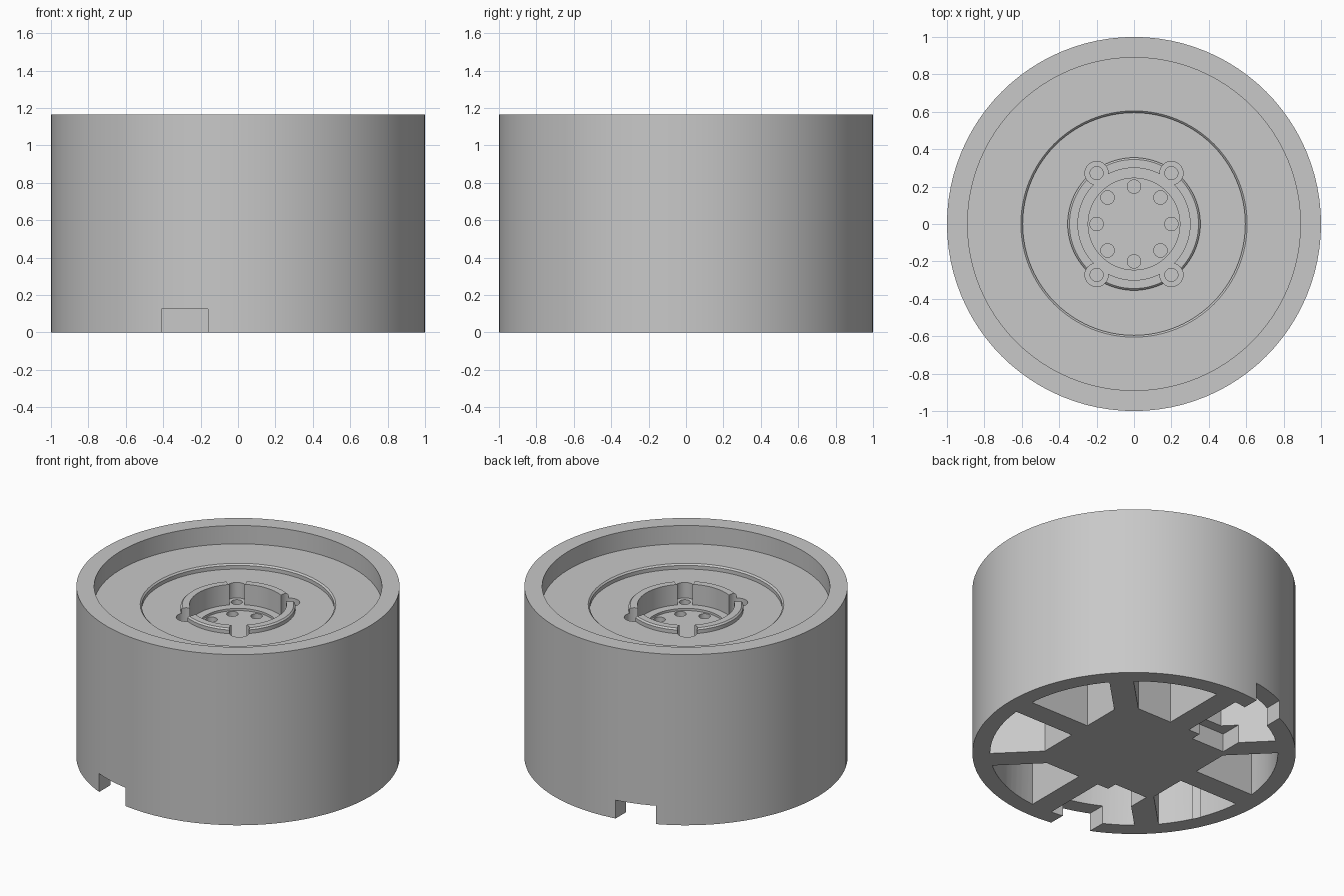
import bpy, bmesh
from math import sin, cos, asin, pi, tau

if "Cube" in bpy.data.objects:
    bpy.data.objects.remove(bpy.data.objects["Cube"], do_unlink=True)

SEGS = 96
HEIGHT = 1.165
RIM_IN = 0.89       # inner radius of the outer wall
CORE = 0.44         # half width of the square core underneath
RIB = 0.075         # half thickness of each rib
CEILING = 0.9       # top of the underside pockets

COLOUR = (0.58, 0.58, 0.58, 1)
grey = bpy.data.materials.new("plain grey")
grey.use_nodes = True
grey.diffuse_color = COLOUR
grey.node_tree.nodes["Principled BSDF"].inputs["Base Color"].default_value = COLOUR


def make_object(name, bm):
    bmesh.ops.recalc_face_normals(bm, faces=bm.faces)
    mesh = bpy.data.meshes.new(name)
    bm.to_mesh(mesh)
    bm.free()
    mesh.materials.append(grey)
    obj = bpy.data.objects.new(name, mesh)
    bpy.context.collection.objects.link(obj)
    return obj


def lathe(name, profile):
    """Solid of revolution; the profile starts and ends on the axis."""
    bm = bmesh.new()
    rings = []
    for r, z in profile:
        count = SEGS if r > 0 else 1
        rings.append([bm.verts.new((r * cos(tau * i / SEGS), r * sin(tau * i / SEGS), z))
                      for i in range(count)])
    for a, b in zip(rings, rings[1:]):
        for i in range(SEGS):
            j = (i + 1) % SEGS
            quad = [a[i % len(a)], a[j % len(a)], b[j % len(b)], b[i % len(b)]]
            bm.faces.new(list(dict.fromkeys(quad)))
    return make_object(name, bm)


def add_prism(bm, outline, z0, z1):
    """Closed solid with the given plan outline."""
    low = [bm.verts.new((x, y, z0)) for x, y in outline]
    high = [bm.verts.new((x, y, z1)) for x, y in outline]
    bm.faces.new(low[::-1])
    bm.faces.new(high)
    for i in range(len(low)):
        j = (i + 1) % len(low)
        bm.faces.new((low[i], low[j], high[j], high[i]))


def add_cylinder(bm, x, y, r, z0, z1, segs=32):
    add_prism(bm, [(x + r * cos(tau * i / segs), y + r * sin(tau * i / segs))
                   for i in range(segs)], z0, z1)


def cut(target, name, bm):
    cutter = make_object(name, bm)
    cutter.hide_render = True
    mod = target.modifiers.new(name, "BOOLEAN")
    mod.operation = "DIFFERENCE"
    mod.solver = "EXACT"
    mod.object = cutter
    bpy.context.view_layer.objects.active = target
    bpy.ops.object.modifier_apply(modifier=mod.name)
    bpy.data.objects.remove(cutter, do_unlink=True)


# Drum with stepped top: rim, shelf, ring groove, collar and central well
body = lathe("drum_body", [
    (0, 0), (1, 0), (1, HEIGHT), (RIM_IN, HEIGHT), (RIM_IN, 1.04),
    (0.605, 1.04), (0.595, 1.03), (0.595, 1.005),
    (0.355, 1.005), (0.355, 1.03), (0.345, 1.04), (0.30, 1.04),
    (0.30, 0.9), (0.245, 0.9), (0.245, 0.885), (0, 0.885)])

# Eight underside pockets, leaving ribs around a square core
a0 = asin(RIB / RIM_IN)
a1 = pi / 4 - a0
STEPS = 10
arc = [a0 + (a1 - a0) * i / STEPS for i in range(STEPS + 1)]
outline = [(CORE, CORE - RIB * 2 ** 0.5), (CORE, RIB)]
outline += [(RIM_IN * cos(a), RIM_IN * sin(a)) for a in arc]
bm = bmesh.new()
for sx in (1, -1):
    for sy in (1, -1):
        add_prism(bm, [(sx * x, sy * y) for x, y in outline], -0.05, CEILING)
        add_prism(bm, [(sx * y, sy * x) for x, y in outline], -0.05, CEILING)
cut(body, "pocket_cutter", bm)

# Cable notches through the front and back walls
bm = bmesh.new()
for side in (1, -1):
    y0, y1 = 0.37 * side, 1.1 * side
    add_prism(bm, [(-0.41, y0), (-0.16, y0), (-0.16, y1), (-0.41, y1)], -0.05, 0.125)
cut(body, "notch_cutter", bm)

# Four screw recesses breaking through the collar
corners = [(x, y) for x in (-0.2, 0.2) for y in (-0.272, 0.272)]
bm = bmesh.new()
for x, y in corners:
    add_cylinder(bm, x, y, 0.0625, 0.9, 1.3)
cut(body, "screw_recess_cutter", bm)

# Screw holes, and a circle of eight holes in the well floor
bm = bmesh.new()
for x, y in corners:
    add_cylinder(bm, x, y, 0.035, 0.78, 0.95)
for i in range(8):
    add_cylinder(bm, 0.2 * cos(i * pi / 4), 0.2 * sin(i * pi / 4), 0.036, 0.78, 0.95)
cut(body, "hole_cutter", bm)

# Smooth curved walls, crisp edges
bpy.ops.object.select_all(action="DESELECT")
body.select_set(True)
bpy.context.view_layer.objects.active = body
bpy.ops.object.shade_smooth_by_angle(angle=pi / 9)
